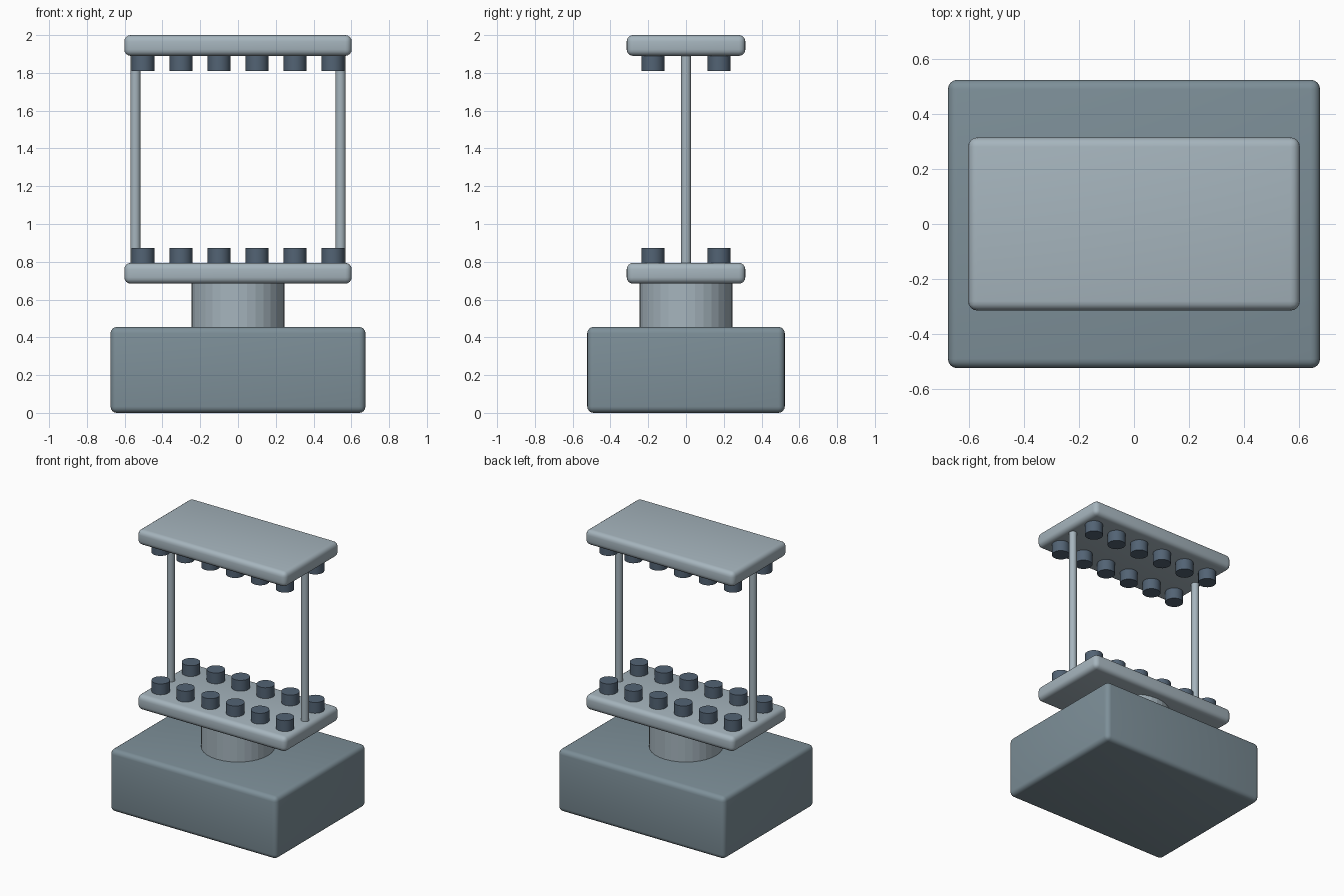
import bpy
import bmesh
import math

if "Cube" in bpy.data.objects:
    bpy.data.objects.remove(bpy.data.objects["Cube"])


def material(name, rgb):
    m = bpy.data.materials.new(name)
    m.diffuse_color = (*rgb, 1.0)
    m.use_nodes = True
    m.node_tree.nodes["Principled BSDF"].inputs["Base Color"].default_value = m.diffuse_color
    return m


SLATE = material("slate_grey", (0.205, 0.275, 0.315))
LIGHT = material("light_grey", (0.38, 0.46, 0.51))
DARK = material("dark_blue_grey", (0.085, 0.125, 0.175))


def finish(name, bm, mat, angle):
    mesh = bpy.data.meshes.new(name)
    bm.to_mesh(mesh)
    bm.free()
    mesh.materials.append(mat)
    ob = bpy.data.objects.new(name, mesh)
    bpy.context.collection.objects.link(ob)
    bpy.ops.object.select_all(action='DESELECT')
    ob.select_set(True)
    bpy.context.view_layer.objects.active = ob
    bpy.ops.object.shade_smooth_by_angle(angle=math.radians(angle))
    return ob


def rounded_box(name, half_x, half_y, z0, z1, radius, mat):
    bm = bmesh.new()
    bmesh.ops.create_cube(bm, size=1)
    for v in bm.verts:
        v.co = (v.co.x * 2 * half_x, v.co.y * 2 * half_y,
                (z0 + z1) / 2 + v.co.z * (z1 - z0))
    bmesh.ops.bevel(bm, geom=bm.edges[:], offset=radius, segments=4,
                    profile=0.5, affect='EDGES')
    return finish(name, bm, mat, 35)


def cylinder(name, x, y, z0, z1, radius, sides, mat, angle=35):
    bm = bmesh.new()
    bmesh.ops.create_cone(bm, cap_ends=True, segments=sides, radius1=radius,
                          radius2=radius, depth=z1 - z0)
    bmesh.ops.translate(bm, vec=(x, y, (z0 + z1) / 2), verts=bm.verts[:])
    return finish(name, bm, mat, angle)


# Base block and pedestal
rounded_box("base", 0.675, 0.523, 0.0, 0.455, 0.034, SLATE)
cylinder("pedestal", 0, 0, 0.44, 0.70, 0.245, 32, LIGHT, 5)

# Lower and upper plates
rounded_box("lower_plate", 0.602, 0.314, 0.684, 0.794, 0.034, LIGHT)
rounded_box("upper_plate", 0.602, 0.314, 1.89, 2.0, 0.034, LIGHT)

# Two posts joining the plates
for side, x in (("left", -0.543), ("right", 0.543)):
    cylinder(side + "_post", x, 0, 0.78, 1.90, 0.027, 24, LIGHT)

# Facing rows of studs, two rows of six on each plate
for level, z0, z1 in (("lower", 0.78, 0.873), ("upper", 1.81, 1.90)):
    for row, y in (("front", -0.175), ("back", 0.175)):
        for i in range(6):
            cylinder(f"{level}_{row}_stud_{i + 1}", -0.503 + i * 0.2012, y,
                     z0, z1, 0.061, 24, DARK)
